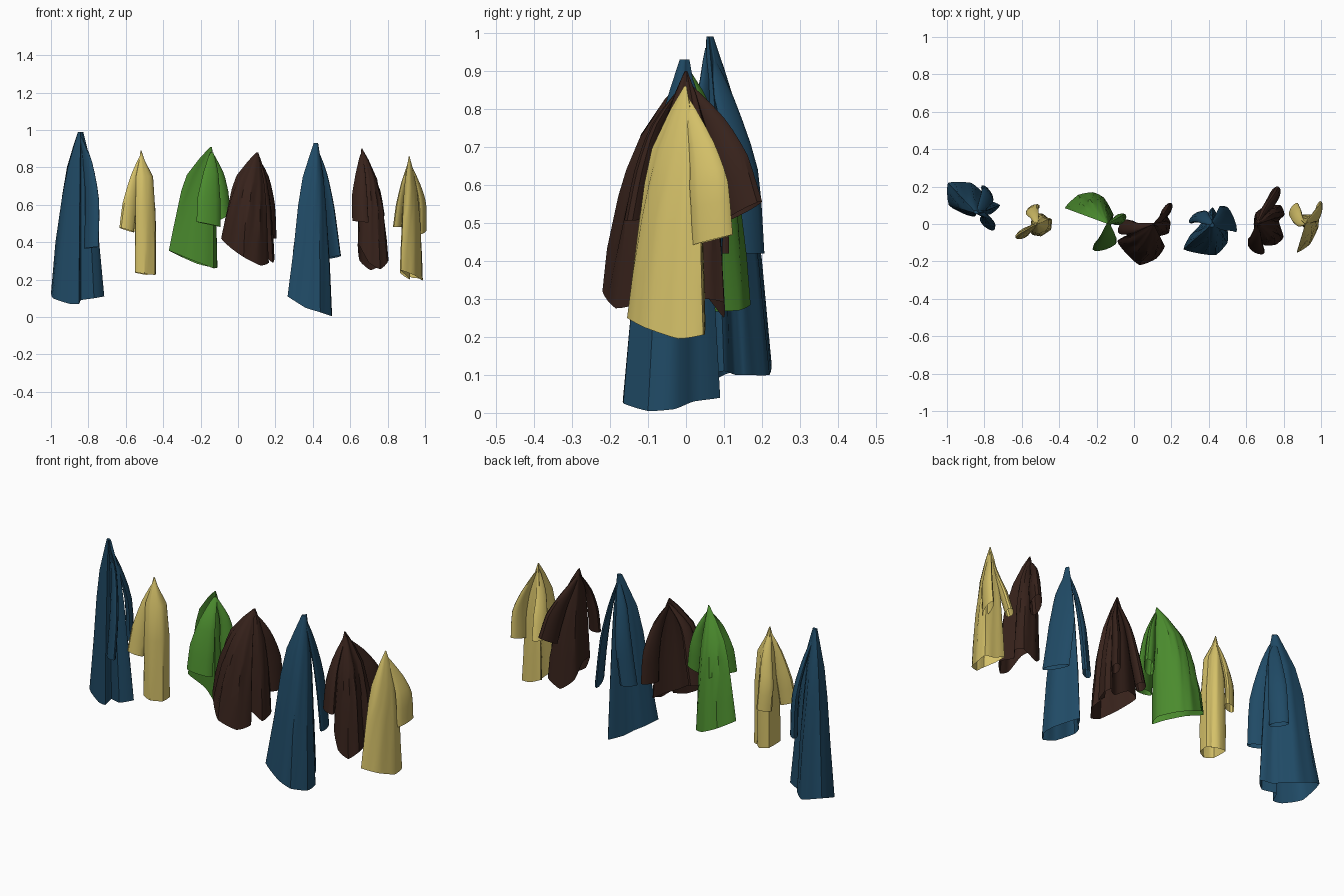
import bpy, bmesh
from math import cos, sin, pi, radians
from mathutils import Vector

COLOURS = {"blue": (0.014, 0.068, 0.13), "yellow": (0.66, 0.53, 0.14),
           "brown": (0.038, 0.016, 0.011), "green": (0.07, 0.26, 0.027)}
MATS = {}
for n, c in COLOURS.items():
    MATS[n] = bpy.data.materials.new(n + "_cloth")
    MATS[n].diffuse_color = (*c, 1)

# how far the cloth spreads from the hook (drop fraction, width fraction)
STD = [(0, .03), (.1, .26), (.27, .56), (.42, .7), (.55, .8), (.8, .92), (1, 1)]
LONG = [(0, .1), (.1, .27), (.22, .46), (.4, .62), (.68, .82), (1, 1)]
FULL = [(0, .04), (.08, .26), (.21, .8), (.5, .95), (.8, 1), (1, 1)]


def catmull(a, b, c, d, t):
    return 0.5 * (2 * b + (c - a) * t + (2 * a - 5 * b + 4 * c - d) * t * t
                  + (3 * b - a - 3 * c + d) * t ** 3)


def loft(name, rings, colour):
    bm = bmesh.new()
    vs = [[bm.verts.new(p) for p in r] for r in rings]
    n = len(vs[0])
    for lo, hi in zip(vs[1:], vs):
        for i in range(n):
            j = (i + 1) % n
            bm.faces.new((lo[i], lo[j], hi[j], hi[i]))
    bm.faces.new(vs[0])
    bmesh.ops.recalc_face_normals(bm, faces=bm.faces)
    me = bpy.data.meshes.new(name)
    bm.to_mesh(me)
    bm.free()
    ob = bpy.data.objects.new(name, me)
    bpy.context.collection.objects.link(ob)
    me.materials.append(MATS[colour])
    bpy.context.view_layer.objects.active = ob
    for o in bpy.context.selected_objects:
        o.select_set(False)
    ob.select_set(True)
    bpy.ops.object.shade_smooth_by_angle(angle=radians(35))


def body(name, apex, hem, profile, colour):
    a, h = Vector(apex), [Vector(p) for p in hem]
    n = len(h)
    # half-rounded hem outline keeps the fold corners crisp
    edge = [(catmull(h[i - 1], h[i], h[(i + 1) % n], h[(i + 2) % n], k / 4)
             + h[i].lerp(h[(i + 1) % n], k / 4)) / 2
            for i in range(n) for k in range(4)]
    rings = []
    for t, s in profile:
        ring = []
        for k, p in enumerate(edge):
            w = s * (1 + .05 * sin(k * 1.9 + t * 7) * sin(pi * t))  # soft wrinkles
            ring.append(Vector((a.x + (p.x - a.x) * w, a.y + (p.y - a.y) * w,
                                a.z + (p.z - a.z) * t)))
        rings.append(ring)
    loft(name, rings, colour)


def sleeve(name, apex, path, half, thick, angle, tilt, colour):
    pts = [Vector(apex) - Vector((0, 0, .03))] + [Vector(p) for p in path]
    scale = [.12, .62, .95, 1]
    ext = [pts[0]] + pts + [pts[-1]]
    u = Vector((cos(radians(angle)), sin(radians(angle)), 0))
    v = Vector((-u.y, u.x, 0))
    rings = []
    for i in range(3):
        for k in range(4 if i == 2 else 3):
            t = k / 3
            c = catmull(*ext[i:i + 4], t)
            s = scale[i] + (scale[i + 1] - scale[i]) * t
            f = (i + t) / 3
            ring = []
            for j in range(12):
                q = 2 * pi * j / 12
                w = cos(q) * half * s
                ring.append(c + u * w + v * sin(q) * thick * s
                            + Vector((0, 0, tilt * w * f)))
            rings.append(ring)
    loft(name, rings, colour)


def garment(name, colour, apex, profile, hem, sleeves):
    body(name + "_body", apex, hem, profile, colour)
    for k, s in enumerate(sleeves):
        sleeve(f"{name}_sleeve_{k + 1}", apex, *s, colour)


# long blue coat, far left
garment("left_long_coat", "blue", (-.84, .055, .99), LONG,
        [(-.99, .1, .1), (-.9, .05, .07), (-.85, .04, .07), (-.84, .08, .09),
         (-.77, .05, .1), (-.715, .1, .11), (-.78, .13, .1), (-.80, .16, .1),
         (-.87, .22, .1), (-.995, .22, .14)],
        [([(-.805, .05, .83), (-.78, .02, .62), (-.785, .0, .37)], .05, .02, -40, .1),
         ([(-.81, .10, .83), (-.785, .15, .64), (-.785, .165, .42)], .05, .02, -55, 0)])

# small yellow shirt, left
garment("left_yellow_shirt", "yellow", (-.52, 0, .89), FULL,
        [(-.55, -.05, .24), (-.5, -.065, .23), (-.445, -.03, .225),
         (-.44, .025, .23), (-.465, .035, .23), (-.49, .055, .225), (-.545, .045, .235)],
        [([(-.55, -.02, .75), (-.58, -.04, .6), (-.595, -.055, .465)], .043, .022, 25, -.3),
         ([(-.53, .04, .75), (-.545, .07, .6), (-.54, .08, .46)], .04, .02, 30, .1)])

# green flared jacket
garment("green_jacket", "green", (-.14, 0, .91), STD,
        [(-.37, .085, .355), (-.26, .08, .31), (-.17, .03, .275),
         (-.13, -.02, .26), (-.11, .05, .265), (-.16, .14, .27),
         (-.22, .17, .285), (-.3, .155, .32)],
        [([(-.145, -.06, .77), (-.155, -.095, .63), (-.157, -.115, .495)], .068, .022, 18, -.2),
         ([(-.10, .02, .77), (-.085, .025, .66), (-.075, .025, .54)], .04, .025, 40, .6)])

# brown jacket, centre, open at the side
garment("centre_brown_jacket", "brown", (.105, 0, .88), STD,
        [(-.09, -.09, .42), (-.04, -.16, .37), (.03, -.22, .32), (.12, -.185, .275),
         (.165, -.12, .29), (.125, -.07, .34), (.185, -.05, .29), (.195, .01, .31),
         (.175, .04, .32), (.135, -.01, .34), (.08, -.05, .36), (0, -.045, .41)],
        [([(.02, -.02, .74), (-.025, -.02, .58), (-.055, -.015, .44)], .045, .025, 60, 0),
         ([(.145, .03, .75), (.168, .065, .6), (.175, .07, .42)], .05, .022, 60, 0)])

# long blue coat, right
garment("right_long_coat", "blue", (.42, 0, .93), LONG,
        [(.265, -.135, .11), (.36, -.16, .05), (.44, -.165, .025), (.5, -.1, .005),
         (.5, -.03, .01), (.46, .02, .03), (.42, .09, .04), (.37, .02, .05),
         (.34, -.02, .07), (.3, -.06, .09)],
        [([(.455, .01, .77), (.485, .03, .58), (.518, .025, .32)], .075, .018, -68, .1),
         ([(.385, .02, .77), (.36, .04, .58), (.33, .035, .35)], .045, .02, 40, 0)])

# brown jacket, right
garment("right_brown_jacket", "brown", (.66, 0, .90), STD,
        [(.65, -.08, .38), (.70, -.115, .29), (.76, -.11, .255), (.80, -.07, .29),
         (.775, .015, .28), (.805, .05, .3), (.785, .1, .29), (.71, .1, .25),
         (.65, .06, .3), (.64, 0, .38)],
        [([(.655, -.07, .76), (.65, -.105, .64), (.655, -.13, .51)], .05, .025, -30, -.1),
         ([(.695, .07, .77), (.73, .115, .66), (.75, .15, .53)], .055, .028, 65, .5)])

# small yellow shirt, far right
garment("right_yellow_shirt", "yellow", (.915, 0, .86), STD,
        [(.87, -.155, .25), (.94, -.11, .225), (.985, -.02, .195), (.985, .045, .205),
         (.93, .05, .21), (.865, .05, .24), (.885, .01, .22), (.92, -.04, .2),
         (.89, -.1, .23)],
        [([(.96, .04, .71), (.985, .06, .6), (.985, .07, .455)], .055, .018, 75, .25),
         ([(.89, .01, .72), (.87, .045, .6), (.855, .075, .48)], .042, .02, 60, 0)])
